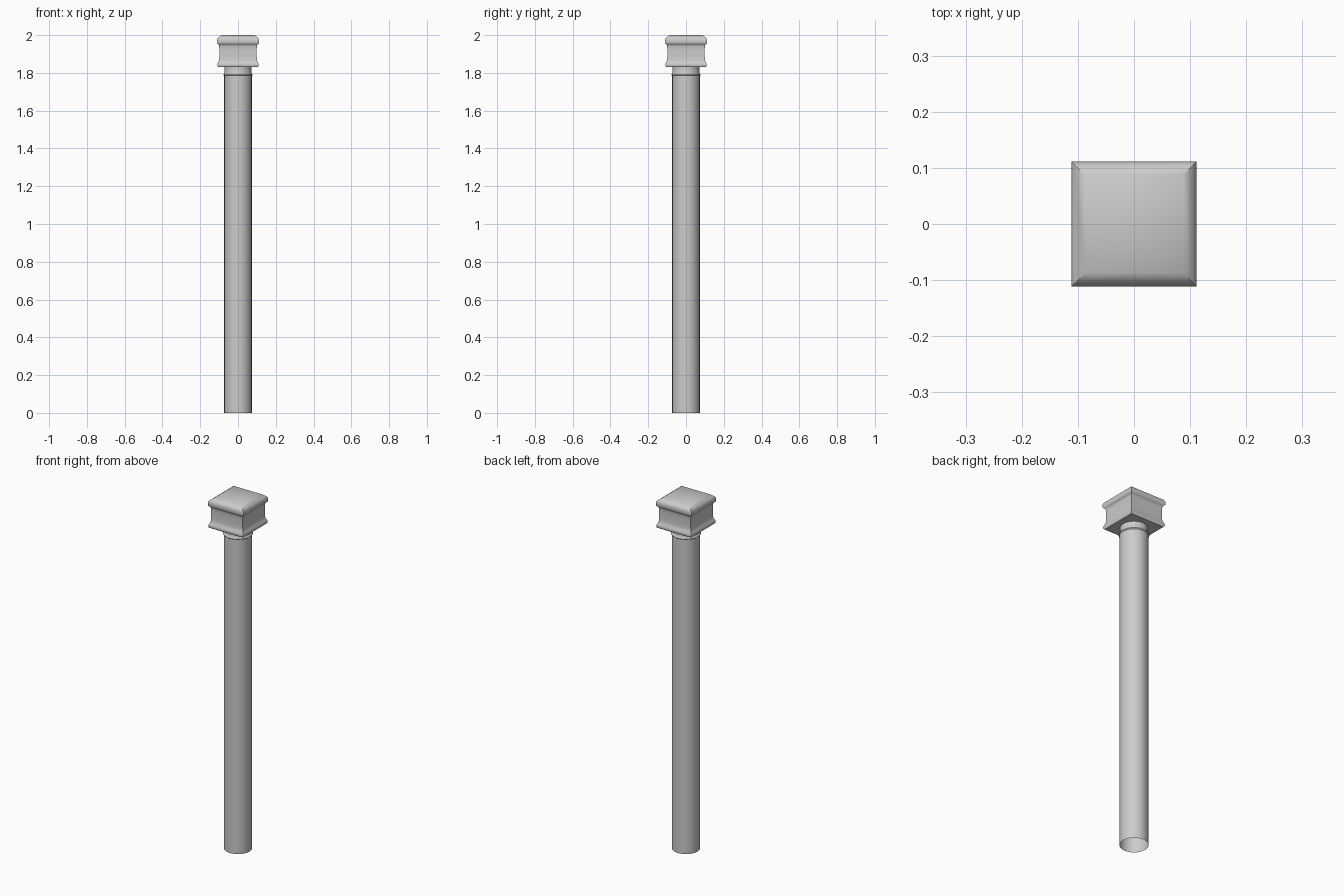
import bpy, bmesh, math

cube = bpy.data.objects.get("Cube")
if cube:
    bpy.data.objects.remove(cube, do_unlink=True)

stone = bpy.data.materials.new("grey stone")
stone.use_nodes = True
colour = (0.6, 0.6, 0.6, 1)
stone.diffuse_color = colour
stone.node_tree.nodes["Principled BSDF"].inputs["Base Color"].default_value = colour


def sweep(name, profile, sides, turn=0, cap_bottom=False, cap_top=False):
    """Stack rings of (radius, height) into a smooth-shaded surface."""
    bm = bmesh.new()
    rings = []
    for r, z in profile:
        angles = [turn + 2 * math.pi * i / sides for i in range(sides)]
        rings.append([bm.verts.new((r * math.cos(a), r * math.sin(a), z)) for a in angles])
    for low, high in zip(rings, rings[1:]):
        for i in range(sides):
            j = (i + 1) % sides
            bm.faces.new((low[i], low[j], high[j], high[i]))
    if cap_bottom:
        bm.faces.new(rings[0][::-1])
    if cap_top:
        bm.faces.new(rings[-1])
    mesh = bpy.data.meshes.new(name)
    bm.to_mesh(mesh)
    bm.free()
    mesh.materials.append(stone)
    obj = bpy.data.objects.new(name, mesh)
    bpy.context.collection.objects.link(obj)
    bpy.ops.object.select_all(action="DESELECT")
    obj.select_set(True)
    bpy.context.view_layer.objects.active = obj
    bpy.ops.object.shade_smooth_by_angle(angle=math.radians(40))
    return obj


# Round shaft, open underneath
sweep("shaft", [(0.073, 0), (0.073, 1.785)], 48)

# Thin rounded collar and the neck above it
collar = [(0.073 + 0.004 * math.sin(math.pi * t / 6), 1.785 + 0.01 * t / 6) for t in range(7)]
sweep("collar_and_neck", collar + [(0.071, 1.8), (0.071, 1.832)], 48)

# Square capital: half-widths up the moulding, from lower bead to bevelled top
moulding = [
    (0.104, 1.83), (0.108, 1.834), (0.11, 1.84), (0.109, 1.848), (0.106, 1.854),
    (0.102, 1.862), (0.1, 1.872), (0.099, 1.89), (0.099, 1.925), (0.1, 1.942),
    (0.102, 1.949), (0.107, 1.953), (0.111, 1.958), (0.111, 1.978), (0.106, 1.986),
    (0.087, 2.0),
]
root2 = math.sqrt(2)
sweep("capital", [(w * root2, z) for w, z in moulding], 4, math.pi / 4, True, True)
